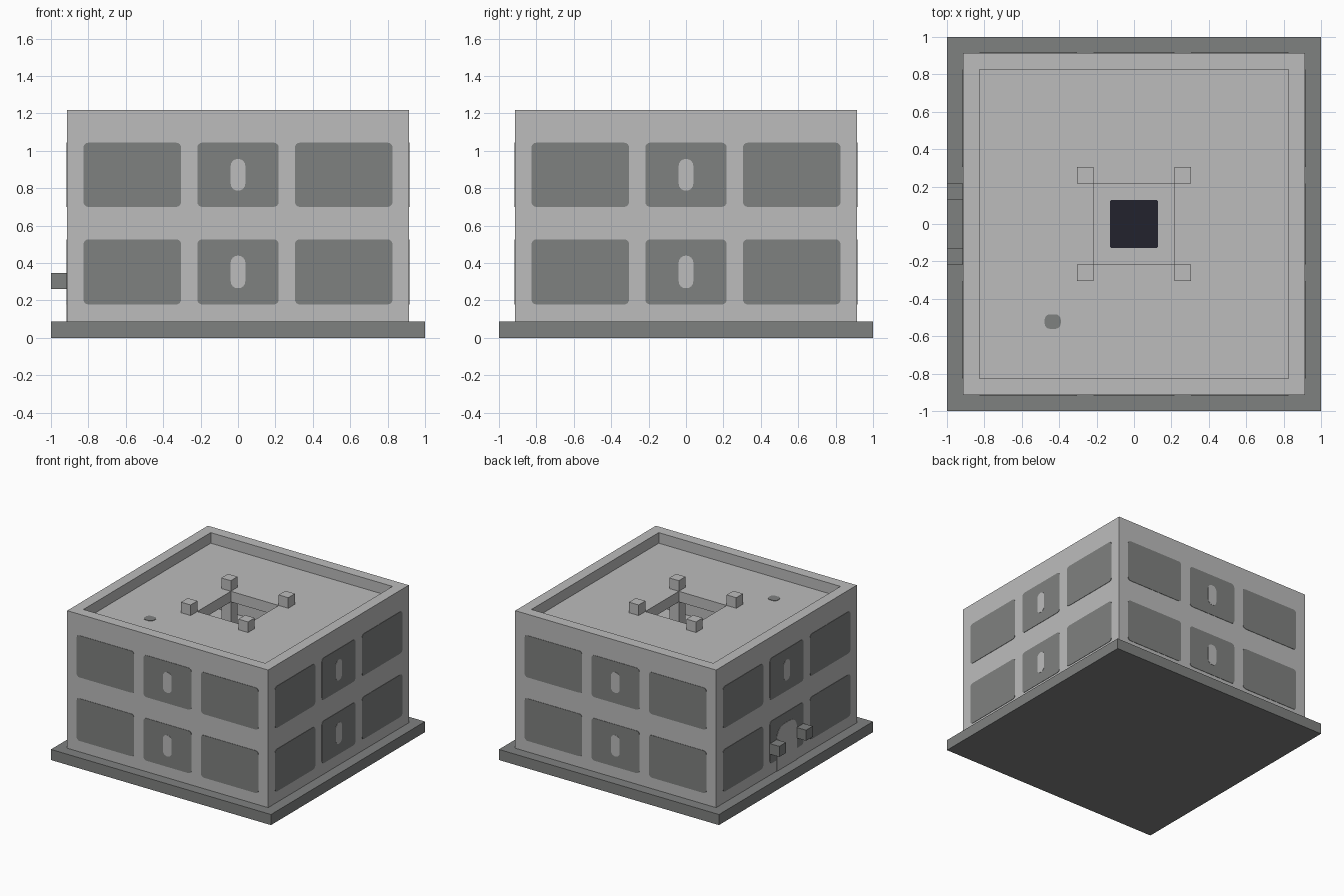
import bpy, bmesh
from math import pi, cos, sin
from mathutils import Matrix, Vector

cube = bpy.data.objects.get("Cube")
if cube:
    bpy.data.objects.remove(cube)

U = 2 / 23  # one building block


def material(name, rgb):
    m = bpy.data.materials.new(name)
    m.use_nodes = True
    m.diffuse_color = (*rgb, 1)
    m.node_tree.nodes["Principled BSDF"].inputs["Base Color"].default_value = (*rgb, 1)
    return m


LIGHT = material("light_grey", (0.503, 0.503, 0.503))
DARK = material("dark_grey", (0.213, 0.22, 0.216))
NIGHT = material("dark_navy", (0.016, 0.016, 0.027))


def finish(name, bm, mat):
    bmesh.ops.recalc_face_normals(bm, faces=bm.faces)
    me = bpy.data.meshes.new(name)
    bm.to_mesh(me)
    bm.free()
    me.materials.append(mat)
    ob = bpy.data.objects.new(name, me)
    bpy.context.collection.objects.link(ob)


def box(name, lo, hi, mat):
    """Box between two corners given in blocks."""
    lo, hi = Vector(lo) * U, Vector(hi) * U
    bm = bmesh.new()
    bmesh.ops.create_cube(bm, size=1, matrix=Matrix.Translation((lo + hi) / 2)
                          @ Matrix.Diagonal((*(hi - lo), 1)))
    finish(name, bm, mat)


def square_ring(name, outer, inner, z0, z1, mat):
    """Square frame with a square opening, sizes in blocks."""
    bm = bmesh.new()
    loops = []
    for r, z in ((outer, z0), (outer, z1), (inner, z1), (inner, z0)):
        loops.append([bm.verts.new(Vector((sx * r, sy * r, z)) * U)
                      for sx, sy in ((-1, -1), (1, -1), (1, 1), (-1, 1))])
    for a in range(4):
        p, q = loops[a], loops[(a + 1) % 4]
        for i in range(4):
            j = (i + 1) % 4
            bm.faces.new((p[i], p[j], q[j], q[i]))
    finish(name, bm, mat)


def add_plate(bm, rect, radius, thick, matrix, square_bottom=False):
    """Rounded rectangle (left, right, bottom, top in blocks), extruded along local z."""
    l, r, b, t = rect
    pts = []
    for cx, cy, start in ((r, t, 0), (l, t, 1), (l, b, 2), (r, b, 3)):
        rad = 0 if square_bottom and cy == b else radius
        ox = cx - rad if cx == r else cx + rad
        oy = cy - rad if cy == t else cy + rad
        for k in range(5 if rad else 1):
            a = (start + k / 4) * pi / 2
            pts.append((ox + rad * cos(a), oy + rad * sin(a)))
    rings = [[bm.verts.new(matrix @ Vector((x * U, y * U, h))) for x, y in pts]
             for h in (0, thick)]
    n = len(pts)
    bm.faces.new(rings[0])
    bm.faces.new(rings[1])
    for i in range(n):
        j = (i + 1) % n
        bm.faces.new((rings[0][i], rings[0][j], rings[1][j], rings[1][i]))


# Plinth, walls with parapet, gallery floor and roof with a central light well
box("plinth", (-11.5, -11.5, 0), (11.5, 11.5, 1), DARK)
square_ring("outer_walls", 10.5, 9.5, 1, 14, LIGHT)
square_ring("gallery_floor", 9.5, 2.5, 6, 7, LIGHT)
square_ring("roof_slab", 9.5, 2.5, 12, 13, LIGHT)

# Columns around the light well, standing up through the roof
for x in (-3, 3):
    for y in (-3, 3):
        box("column", (x - 0.5, y - 0.5, 1), (x + 0.5, y + 0.5, 14), LIGHT)

# Courtyard floor with its dark square, and the roof spot
bm = bmesh.new()
add_plate(bm, (-9.5, 9.5, -9.5, 9.5), 0, 0.005, Matrix.Translation((0, 0, U)))
finish("courtyard_floor", bm, LIGHT)
bm = bmesh.new()
add_plate(bm, (-1.48, 1.48, -1.48, 1.48), 0.15, 0.008, Matrix.Translation((0, 0, U)))
finish("courtyard_square", bm, NIGHT)
bm = bmesh.new()
add_plate(bm, (-5.5, -4.5, -6.45, -5.55), 0.35, 0.003, Matrix.Translation((0, 0, 13 * U)))
finish("roof_spot", bm, DARK)

# Windows and their light slots, on both faces of every wall
STOREYS = ((2.05, 6.05), (8.05, 12))
for side, name in enumerate(("front", "right", "back", "left")):
    turn = Matrix.Rotation(side * pi / 2, 4, "Z")
    panes, slots = bmesh.new(), bmesh.new()
    for dist, sign in ((10.5, 1), (9.5, -1)):
        wall = turn @ Matrix.Translation((0, -dist * U, 0)) @ Matrix.Rotation(pi / 2, 4, "X")
        for floor, (b, t) in enumerate(STOREYS):
            for l, r in ((-9.5, -3.5), (-2.5, 2.5), (3.5, 9.5)):
                add_plate(panes, (l, r, b, t), 0.3, sign * 0.003, wall)
            if name == "left" and floor == 0:
                # Arched door on the entrance side
                add_plate(slots, (-1.5, 1.5, 1, 5.1), 1, sign * 0.005, wall, True)
            else:
                add_plate(slots, (-0.45, 0.45, b + 1, t - 1), 0.42, sign * 0.005, wall)
    finish(name + "_windows", panes, DARK)
    finish(name + "_window_slots", slots, LIGHT)

# Blocks flanking the door
for y in (-2, 2):
    box("door_block", (-11.5, y - 0.5, 3), (-10.5, y + 0.5, 4), DARK)
